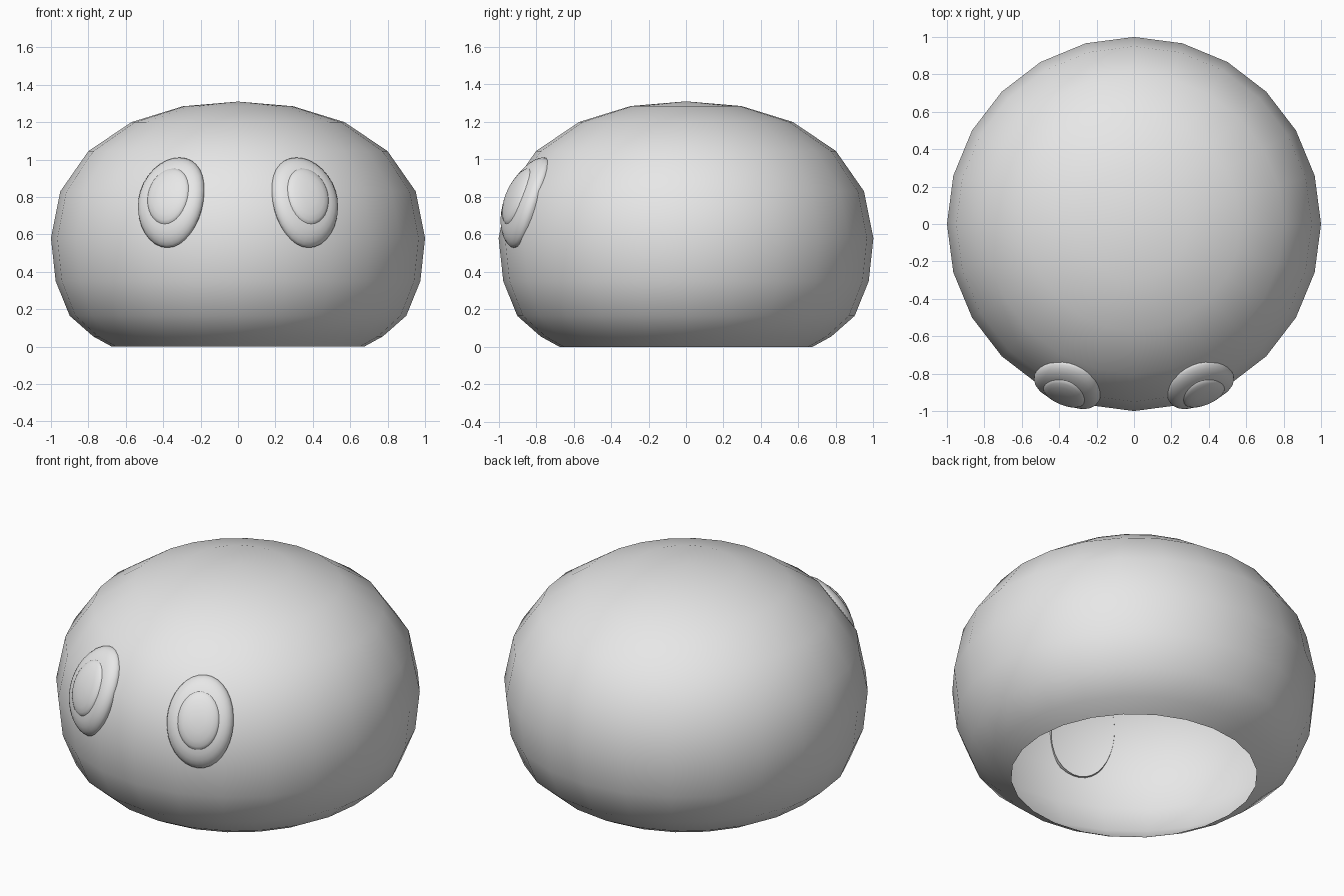
import bpy, bmesh, math
from mathutils import Vector

if "Cube" in bpy.data.objects:
    bpy.data.objects.remove(bpy.data.objects["Cube"])

grey = bpy.data.materials.new("light_grey")
grey.diffuse_color = (0.8, 0.8, 0.8, 1)
grey.use_nodes = True
grey.node_tree.nodes["Principled BSDF"].inputs["Base Color"].default_value = grey.diffuse_color


def finish(bm, name, angle):
    bmesh.ops.recalc_face_normals(bm, faces=bm.faces)
    mesh = bpy.data.meshes.new(name)
    bm.to_mesh(mesh)
    bm.free()
    mesh.materials.append(grey)
    ob = bpy.data.objects.new(name, mesh)
    bpy.context.collection.objects.link(ob)
    bpy.ops.object.select_all(action='DESELECT')
    ob.select_set(True)
    bpy.context.view_layer.objects.active = ob
    bpy.ops.object.shade_smooth_by_angle(angle=math.radians(angle))
    return ob


def skin(bm, rings, tip):
    """Bridge closed rings in order and close the last one with a fan."""
    loops = [[bm.verts.new(p) for p in r] for r in rings]
    n = len(loops[0])
    for a, b in zip(loops, loops[1:]):
        for i in range(n):
            j = (i + 1) % n
            bm.faces.new((a[i], a[j], b[j], b[i]))
    top = bm.verts.new(tip)
    for i in range(n):
        bm.faces.new((loops[-1][i], loops[-1][(i + 1) % n], top))


# Body: open-bottomed squashed dome, 24 sides
profile = [(0.675, 0), (0.775, 0.055), (0.9, 0.165), (0.975, 0.35), (1, 0.58),
           (0.95, 0.83), (0.8, 1.045), (0.57, 1.2), (0.295, 1.285)]
bm = bmesh.new()
skin(bm, [[(r * math.cos(math.tau * i / 24), r * math.sin(math.tau * i / 24), z)
           for i in range(24)] for r, z in profile], (0, 0, 1.31))
finish(bm, "body", 60)

# Local frame of an eye on the dome
MID, HALF = 0.58, 0.74


def frame(side):
    az, el = math.radians(22.3), math.radians(21)
    out = Vector((side * math.sin(az), -math.cos(az), 0))
    n = out * math.cos(el) + Vector((0, 0, math.sin(el)))
    up = Vector((0, 0, math.cos(el))) - out * math.sin(el)
    z = 0.79
    r = math.sqrt(1 - ((z - MID) / HALF) ** 2)
    return out * r + Vector((0, 0, z)), n, up, n.cross(up)


def on_dome(q, n):
    """Slide q along n onto the smooth dome surface."""
    o = Vector((q.x, q.y, (q.z - MID) / HALF))
    d = Vector((n.x, n.y, n.z / HALF))
    a, b, c = d.dot(d), o.dot(d), o.dot(o) - 1
    return q + n * ((-b + math.sqrt(max(b * b - a * c, 0))) / a)


def lens(name, side, rx, ry, shift, layers, tip):
    """Oval pad following the dome; layers are (radius factor, height)."""
    c, n, up, across = frame(side)
    c = c + up * shift
    rings = []
    for f, h in layers:
        ring = []
        for i in range(32):
            t = math.tau * i / 32
            q = c + across * (rx * f * math.cos(t)) + up * (ry * f * math.sin(t))
            ring.append(on_dome(q, n) + n * h)
        rings.append(ring)
    bm = bmesh.new()
    skin(bm, rings, on_dome(c, n) + n * tip)
    finish(bm, name, 60)


# Eyes: rounded pads whose rims sink into the body, with raised pupils
eye = [(0.96, -0.025), (1.0, 0.0), (0.975, 0.014), (0.92, 0.026), (0.83, 0.035),
       (0.7, 0.04), (0.5, 0.041)]
pupil = [(1.0, 0.035), (0.97, 0.043), (0.88, 0.05), (0.7, 0.056), (0.4, 0.06)]
for side, label in ((-1, "left"), (1, "right")):
    lens(label + "_eye", side, 0.187, 0.258, 0.0, eye, 0.041)
    lens(label + "_pupil", side, 0.118, 0.163, 0.008, pupil, 0.061)
